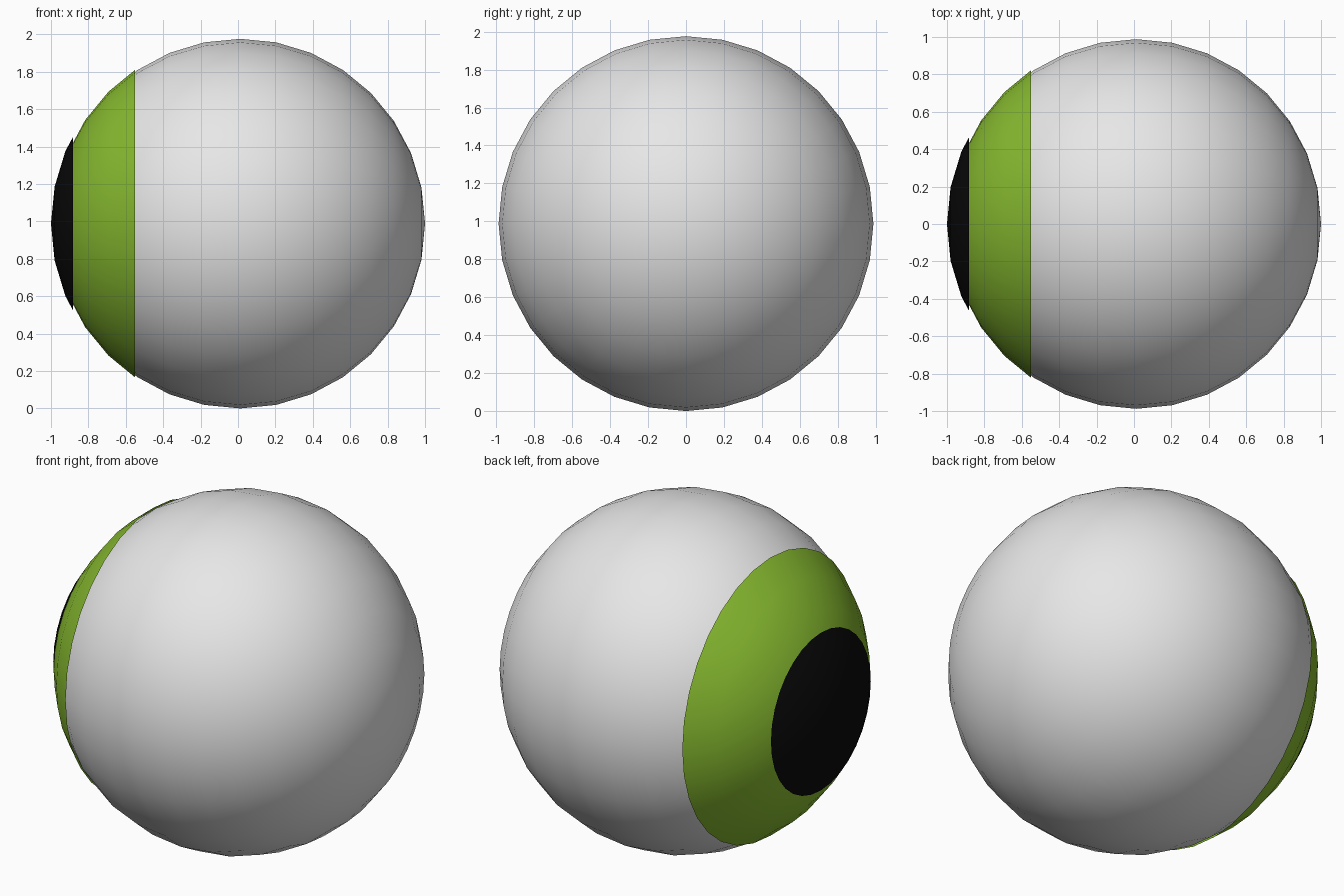
import bpy, bmesh, math
from mathutils import Matrix, Vector

if "Cube" in bpy.data.objects:
    bpy.data.objects.remove(bpy.data.objects["Cube"])

CENTRE = Vector((0.012, 0, 0.988))


def material(name, rgb):
    m = bpy.data.materials.new(name)
    m.diffuse_color = (*rgb, 1)
    m.use_nodes = True
    m.node_tree.nodes["Principled BSDF"].inputs["Base Color"].default_value = m.diffuse_color
    return m


def ball(name, radius, mat, cut_x=None):
    """Smooth sphere with poles on x; with cut_x only the cap left of it is kept."""
    bm = bmesh.new()
    bmesh.ops.create_uvsphere(
        bm, u_segments=32, v_segments=16, radius=radius,
        matrix=Matrix.Translation(CENTRE) @ Matrix.Rotation(math.radians(90), 4, 'Y'))
    if cut_x is not None:
        bmesh.ops.bisect_plane(
            bm, geom=bm.verts[:] + bm.edges[:] + bm.faces[:], dist=1e-5,
            plane_co=(cut_x, 0, 0), plane_no=(1, 0, 0), clear_outer=True)
    for f in bm.faces:
        f.smooth = True
    me = bpy.data.meshes.new(name)
    bm.to_mesh(me)
    bm.free()
    me.materials.append(mat)
    ob = bpy.data.objects.new(name, me)
    bpy.context.collection.objects.link(ob)
    return ob


# White ball, with the iris and pupil as slightly larger caps
ball("eyeball", 0.988, material("white", (0.8, 0.8, 0.8)))
ball("iris", 0.997, material("green", (0.25, 0.51, 0.03)), -0.551)
ball("pupil", 1.012, material("black", (0.003, 0.003, 0.003)), -0.881)
